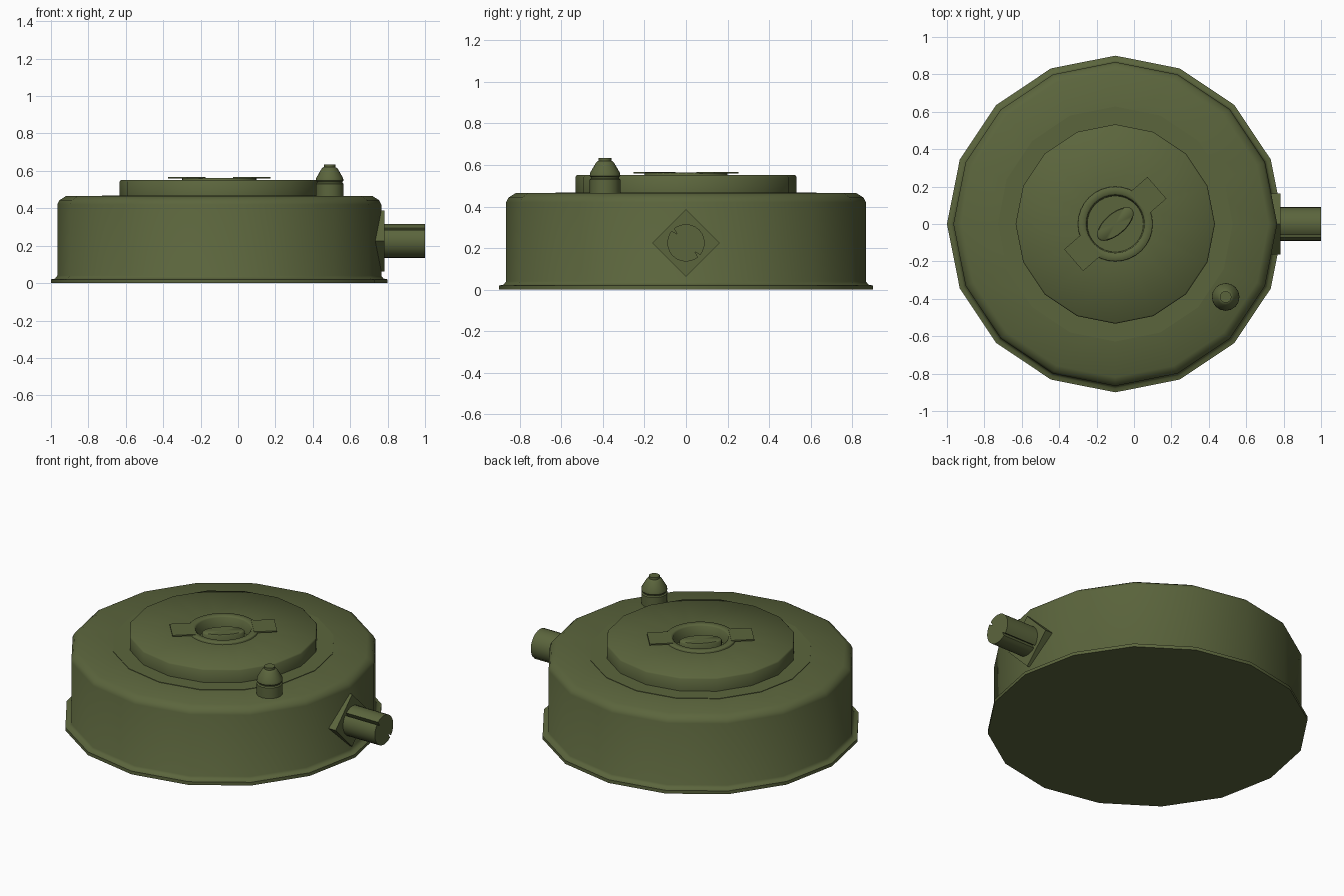
import bpy, bmesh, math
from mathutils import Matrix, Vector

if "Cube" in bpy.data.objects:
    bpy.data.objects.remove(bpy.data.objects["Cube"])

olive = bpy.data.materials.new("olive_green")
olive.diffuse_color = (0.105, 0.130, 0.046, 1)
olive.use_nodes = True
olive.node_tree.nodes["Principled BSDF"].inputs["Base Color"].default_value = olive.diffuse_color
CX = -0.1                       # axis of the round body
TURN = math.radians(41)         # direction of the top handle plate


def finish(name, bm, matrix, angle=50):
    bmesh.ops.remove_doubles(bm, verts=bm.verts, dist=1e-5)
    bmesh.ops.recalc_face_normals(bm, faces=bm.faces)
    bm.transform(matrix)
    me = bpy.data.meshes.new(name)
    bm.to_mesh(me)
    bm.free()
    ob = bpy.data.objects.new(name, me)
    bpy.context.collection.objects.link(ob)
    me.materials.append(olive)
    bpy.ops.object.select_all(action='DESELECT')
    ob.select_set(True)
    bpy.context.view_layer.objects.active = ob
    bpy.ops.object.shade_smooth_by_angle(angle=math.radians(angle))
    return ob


def lathe(name, profile, segs, matrix, angle=50):
    """Spin a closed (radius, height) profile about z."""
    bm = bmesh.new()
    vs = [bm.verts.new((r, 0, z)) for r, z in profile]
    es = [bm.edges.new(p) for p in zip(vs, vs[1:])]
    bmesh.ops.spin(bm, geom=vs + es, cent=(0, 0, 0), axis=(0, 0, 1),
                   angle=2 * math.pi, steps=segs, use_merge=False)
    return finish(name, bm, matrix, angle)


def prism(name, outline, z0, z1, matrix, angle=30):
    """Extrude a flat outline from z0 to z1."""
    bm = bmesh.new()
    f = bm.faces.new([bm.verts.new((x, y, z0)) for x, y in outline])
    ext = bmesh.ops.extrude_face_region(bm, geom=[f], use_keep_orig=True)
    top = [v for v in ext["geom"] if isinstance(v, bmesh.types.BMVert)]
    bmesh.ops.translate(bm, verts=top, vec=(0, 0, z1 - z0))
    return finish(name, bm, matrix, angle)


body_m = Matrix.Translation((CX, 0, 0))

# Sixteen-sided case with bottom flange, wall and chamfered shoulder
lathe("case", [(0, 0), (0.9, 0), (0.9, 0.02), (0.878, 0.024), (0.866, 0.04),
               (0.866, 0.42), (0.855, 0.443), (0.82, 0.465), (0.5, 0.465),
               (0.5, 0.44), (0, 0.44)], 16, body_m)

# Raised lid with a thin foot ring and a hole for the recess
lathe("lid", [(0, 0.45), (0.628, 0.45), (0.628, 0.468), (0.533, 0.468),
              (0.533, 0.543), (0.526, 0.551), (0.168, 0.551), (0.168, 0.455),
              (0, 0.455)], 16, body_m)

# Recessed cup with its rim
lathe("recess_cup", [(0, 0.47), (0.2, 0.47), (0.2, 0.56), (0.197, 0.563),
                     (0.163, 0.563), (0.155, 0.556), (0.15, 0.485), (0, 0.485)],
      32, body_m)

# Handle tabs on both sides of the rim
for i in range(2):
    m = body_m @ Matrix.Rotation(TURN + i * math.pi, 4, 'Z')
    prism(f"handle_tab_{i + 1}", [(0.165, -0.077), (0.295, -0.077),
                                  (0.295, 0.077), (0.165, 0.077)], 0.558, 0.566, m)

# Oval turning key in the recess
lathe("turning_key", [(0, 0.48), (0.12, 0.48), (0.12, 0.538), (0.112, 0.545), (0, 0.545)],
      24, body_m @ Matrix.Rotation(TURN, 4, 'Z') @ Matrix.Diagonal((1, 0.48, 1, 1)))

# Small capped plug on the shoulder
lathe("shoulder_plug", [(0, 0.455), (0.074, 0.455), (0.074, 0.53), (0.068, 0.536),
                        (0.068, 0.542), (0.074, 0.548), (0.072, 0.562),
                        (0.043, 0.612), (0.036, 0.618), (0.031, 0.62),
                        (0.031, 0.634), (0, 0.634)],
      16, Matrix.Translation((0.49, -0.39, 0)), 40)

# Side fitting: local z points along +x, local x along y, local y along z
side_m = Matrix.Translation((0, 0, 0.225)) @ Matrix(
    ((0, 0, 1, 0), (1, 0, 0, 0), (0, 1, 0, 0), (0, 0, 0, 1)))
prism("diamond_plate", [(0.162, 0), (0, 0.162), (-0.162, 0), (0, -0.162)],
      0.72, 0.782, side_m)

# Side plug with two narrow lengthwise slots
outline = []
for k in range(24):
    a = math.radians(15 * k)
    if k in (9, 21):
        for da, r in ((-5, 0.09), (0, 0.06), (5, 0.09)):
            b = a + math.radians(da)
            outline.append((r * math.cos(b), r * math.sin(b)))
    else:
        outline.append((0.09 * math.cos(a), 0.09 * math.sin(a)))
prism("side_plug", outline, 0.74, 1.0, side_m)
